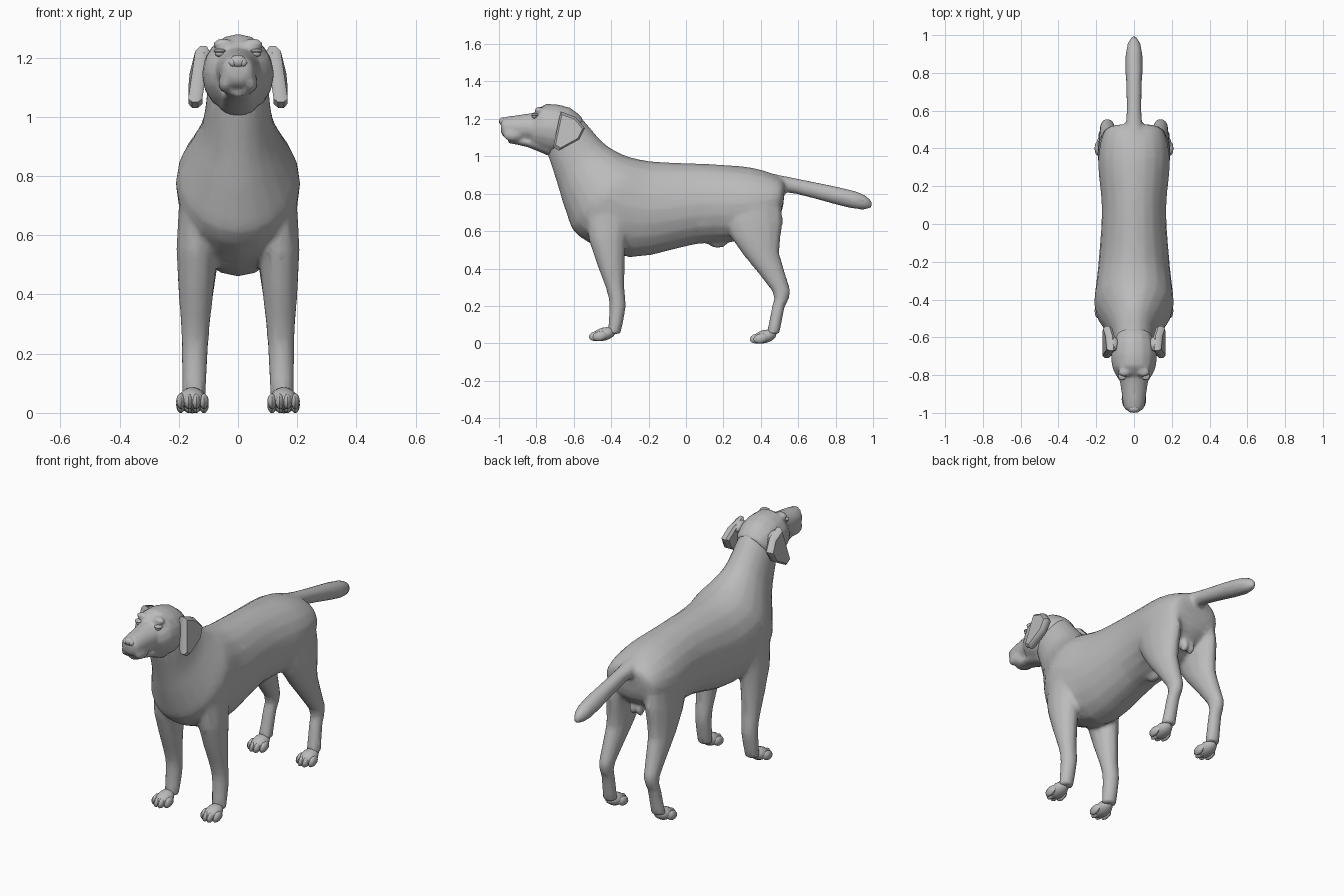
import bpy, bmesh, math
from mathutils import Vector, Matrix

cube = bpy.data.objects.get("Cube")
if cube:
    bpy.data.objects.remove(cube, do_unlink=True)

coat = bpy.data.materials.new("coat grey")
coat.use_nodes = True
coat.diffuse_color = (.5, .5, .5, 1)
coat.node_tree.nodes["Principled BSDF"].inputs["Base Color"].default_value = coat.diffuse_color

SIDES = {"left": 1, "right": -1}


def refine(stations, steps):
    """Pass a smooth spline through the stations and sample it evenly."""
    points = [Vector(station) for station in stations]
    padded = [points[0], *points, points[-1]]
    samples = []
    for before, start, end, after in zip(padded, padded[1:], padded[2:], padded[3:]):
        leave, arrive = (end - before) / 2, (after - start) / 2
        for step in range(steps):
            t = step / steps
            bend = leave * (1 - t) - arrive * t
            ease = t * t * (3 - 2 * t)
            samples.append(start.lerp(end, ease) + bend * t * (1 - t))
    return samples + [points[-1]]


def bridge(mesh, loops):
    """Skin a row of equal vertex loops and cap both ends."""
    for near, far in zip(loops, loops[1:]):
        for i in range(len(near)):
            mesh.faces.new((near[i - 1], near[i], far[i], far[i - 1]))
    mesh.faces.new(loops[0])
    mesh.faces.new(loops[-1])


def loft(mesh, stations, sides=16, x=0, lean=0, steps=2):
    """Skin oval sections given as (top y, top z, under y, under z, half width)."""
    loops = []
    for top_y, top_z, under_y, under_z, width in refine(stations, steps):
        top, under = Vector((0, top_y, top_z)), Vector((0, under_y, under_z))
        middle, axis = (top + under) / 2, (top - under) / 2
        middle.x = x - lean * middle.z
        across = Vector((width, 0, 0))
        angles = [math.tau * i / sides for i in range(sides)]
        loops.append([mesh.verts.new(middle + axis * math.cos(a) + across * math.sin(a))
                      for a in angles])
    bridge(mesh, loops)


def leg(mesh, stations, x, lean):
    """Level sections given as (front y, back y, height, half width)."""
    sections = [(front, z, back, z, width) for front, back, z, width in stations]
    loft(mesh, sections, sides=12, x=x, lean=lean)


def ball(mesh, place, size, tilt=0, segments=10):
    matrix = Matrix.Translation(place) @ Matrix.Rotation(tilt, 4, 'X')
    bmesh.ops.create_uvsphere(mesh, u_segments=segments, v_segments=8, radius=1,
                              matrix=matrix @ Matrix.Diagonal((*size, 1)))


def finish(name, mesh):
    bmesh.ops.recalc_face_normals(mesh, faces=mesh.faces)
    data = bpy.data.meshes.new(name)
    mesh.to_mesh(data)
    mesh.free()
    data.materials.append(coat)
    part = bpy.data.objects.new(name, data)
    bpy.context.collection.objects.link(part)
    bpy.ops.object.select_all(action='DESELECT')
    part.select_set(True)
    bpy.context.view_layer.objects.active = part
    bpy.ops.object.shade_smooth_by_angle(angle=math.radians(40))
    return part


def blend(part, voxel, rounds, ratio):
    """Fuse overlapping volumes into one skin with broad planes."""
    fuse = part.modifiers.new("fuse", 'REMESH')
    fuse.mode = 'VOXEL'
    fuse.voxel_size = voxel
    fuse.use_smooth_shade = True
    soften = part.modifiers.new("soften", 'SMOOTH')
    soften.iterations = rounds
    planes = part.modifiers.new("planes", 'DECIMATE')
    planes.ratio = ratio


# Neck and torso, from throat to rump
body = bmesh.new()
loft(body, [
    (-.57, 1.22, -.75, 1.04, .1), (-.45, 1.08, -.69, .86, .12),
    (-.36, 1.02, -.64, .7, .17), (-.28, .99, -.57, .57, .21),
    (-.15, .97, -.3, .46, .19), (.1, .96, .05, .53, .17),
    (.35, .94, .3, .55, .19), (.5, .89, .48, .65, .16),
    (.53, .85, .52, .74, .09)], sides=20, steps=3)

# Tail
loft(body, [(.45, .91, .45, .81, .06), (.6, .88, .58, .8, .04),
            (.92, .81, .89, .72, .045), (1, .75, .99, .72, .01)], sides=12, steps=3)

# Legs, from shoulder or hip down to the pastern
for side in SIDES.values():
    leg(body, [(-.54, -.28, .75, .06), (-.52, -.32, .55, .07), (-.43, -.33, .3, .05),
               (-.41, -.32, .2, .045), (-.42, -.35, .05, .04)], side * .15, side * .02)
    leg(body, [(.24, .5, .8, .06), (.2, .52, .65, .07), (.3, .5, .48, .06),
               (.46, .56, .28, .04), (.46, .53, .2, .036), (.43, .5, .05, .04)],
        side * .155, side * .05)
    ball(body, (side * .02, .44, .6), (.02, .03, .04))

# Belly fold
ball(body, (0, .17, .53), (.025, .05, .02))
blend(finish("body", body), .011, 7, .13)

# Paws: a heel with four toes, the middle pair reaching furthest
for end, toe_y, ground in (("front", -.51, .013), ("hind", .35, 0)):
    for side_name, side in SIDES.items():
        paw = bmesh.new()
        tip = Vector((side * .154, toe_y, ground))
        ball(paw, tip + Vector((0, .07, .036)), (.045, .065, .035), tilt=.25)
        for spread in (-1.5, -.5, .5, 1.5):
            toe = tip + Vector((spread * .026, .02 + .02 * abs(spread), .026))
            ball(paw, toe, (.016, .04, .026), tilt=.2, segments=8)
        finish(f"{side_name}_{end}_paw", paw)

# Head: skull, muzzle, jaw, then brows and lips
head = bmesh.new()
loft(head, [(-.55, 1.2, -.62, 1.06, .09), (-.62, 1.26, -.7, 1.01, .12),
            (-.75, 1.28, -.77, 1.03, .115), (-.82, 1.22, -.83, 1.06, .08)])
loft(head, [(-.77, 1.24, -.77, 1.07, .085), (-.9, 1.22, -.9, 1.09, .065),
            (-.97, 1.21, -.97, 1.1, .055), (-.99, 1.2, -.99, 1.13, .035)])
loft(head, [(-.73, 1.1, -.73, 1, .07), (-.85, 1.1, -.85, 1.05, .05),
            (-.95, 1.1, -.95, 1.07, .03)])
for side in SIDES.values():
    ball(head, (side * .05, -.785, 1.245), (.035, .025, .02))
    ball(head, (side * .042, -.925, 1.115), (.025, .055, .035))
blend(finish("head", head), .009, 4, .2)

# Nose pad with nostril rims
nose = bmesh.new()
ball(nose, (0, -.978, 1.187), (.03, .022, .022))
for side in SIDES.values():
    ball(nose, (side * .018, -.982, 1.183), (.014, .016, .015))
finish("nose", nose)

# Eyes half closed under an upper lid
for side_name, side in SIDES.items():
    eye = bmesh.new()
    ball(eye, (side * .062, -.808, 1.214), (.017, .016, .012))
    ball(eye, (side * .062, -.806, 1.222), (.022, .02, .008))
    finish(side_name + "_eye", eye)

# Hanging ears: a rounded flap that flares outward as it drops from its root
flap = [Vector(corner) for corner in (
    (-.67, 1.24), (-.59, 1.21), (-.54, 1.15), (-.57, 1.09), (-.68, 1.03), (-.71, 1.05))]
centre = sum(flap, Vector((0, 0))) / len(flap)
for side_name, side in SIDES.items():
    ear = bmesh.new()
    layers = []
    for scale, depth in ((.85, .12), (1, .135), (1, .155), (.85, .168)):
        layer = []
        for corner in flap:
            spot = centre.lerp(corner, scale)
            tuck = max(0, spot.y - centre.y) / 4
            layer.append(ear.verts.new((side * (depth - tuck), *spot)))
        layers.append(layer)
    bridge(ear, layers)
    ball(ear, (side * .115, -.635, 1.2), (.035, .045, .026), tilt=-.4)
    finish(side_name + "_ear", ear)
